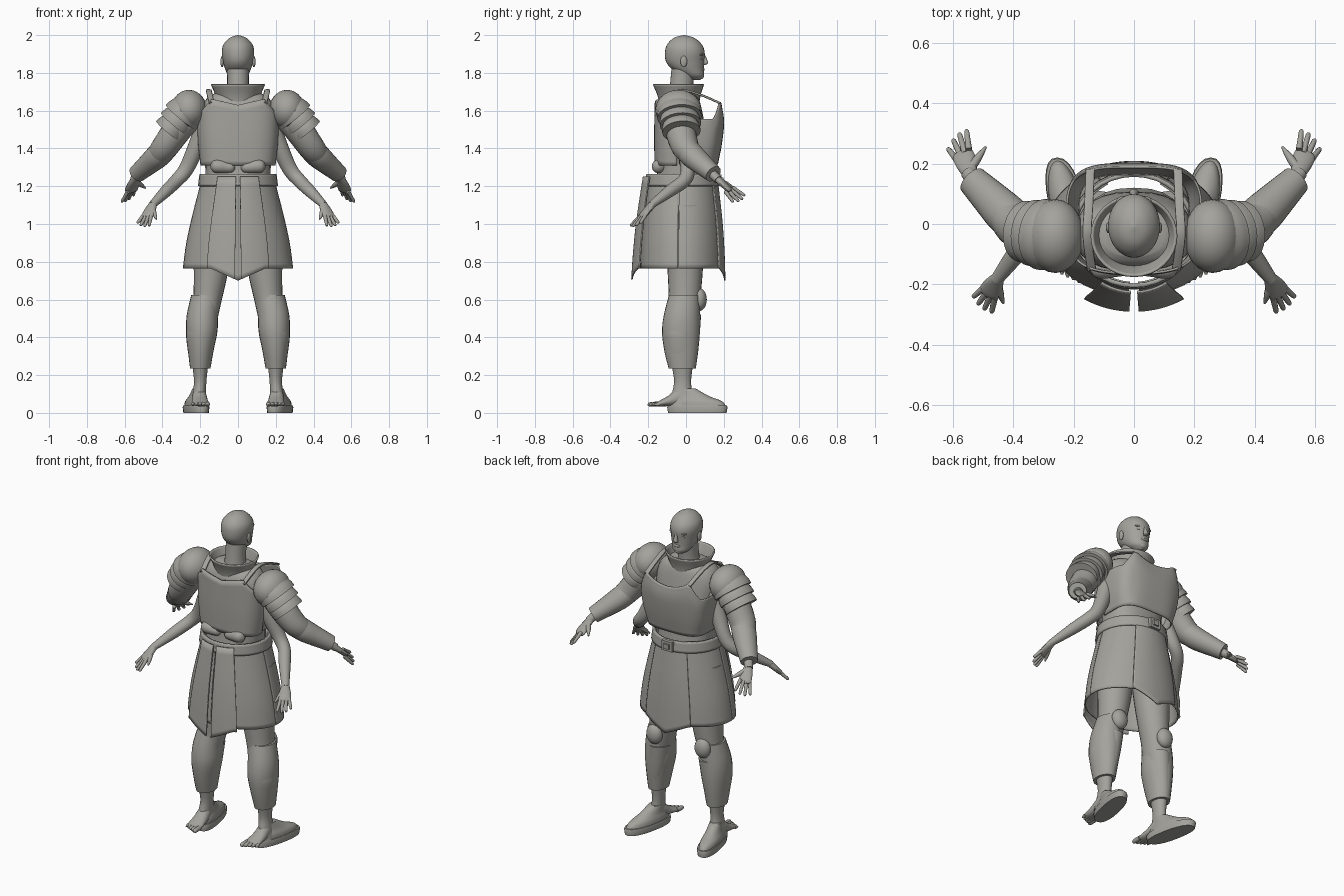
import bpy, bmesh
from math import sin, cos, pi, radians, copysign
from mathutils import Vector, Matrix

cube = bpy.data.objects.get("Cube")
if cube:
    bpy.data.objects.remove(cube, do_unlink=True)

stone = bpy.data.materials.new("warm_grey")
stone.use_nodes = True
stone.diffuse_color = (.37, .365, .335, 1)
stone.node_tree.nodes["Principled BSDF"].inputs["Base Color"].default_value = stone.diffuse_color


def finish(name, bm, pair=False, thick=0):
    """Turn a bmesh into one object, or a left and right pair."""
    bmesh.ops.recalc_face_normals(bm, faces=bm.faces)
    for side in (("left_", "right_") if pair else ("",)):
        if side == "right_":
            bmesh.ops.scale(bm, vec=(-1, 1, 1), verts=bm.verts)
            bmesh.ops.reverse_faces(bm, faces=bm.faces)
        mesh = bpy.data.meshes.new(side + name)
        bm.to_mesh(mesh)
        mesh.materials.append(stone)
        for face in mesh.polygons:
            face.use_smooth = True
        mesh.set_sharp_from_angle(angle=radians(40))
        part = bpy.data.objects.new(side + name, mesh)
        bpy.context.scene.collection.objects.link(part)
        if thick:
            solid = part.modifiers.new("thickness", "SOLIDIFY")
            solid.thickness = thick
            solid.offset = 0
    bm.free()


def power_curve(value, power):
    return copysign(abs(value) ** (2 / power), value)


def spline(rows, steps):
    """Smooth a list of equal-length rows."""
    if steps == 1:
        return [tuple(r) for r in rows]
    out = []
    for i in range(len(rows) - 1):
        quad = rows[max(i - 1, 0)], rows[i], rows[i + 1], rows[min(i + 2, len(rows) - 1)]
        for k in range(steps):
            t = k / steps
            out.append(tuple(b + t / 2 * (c - a + t * (2*a - 5*b + 4*c - d + t * (3*(b - c) + d - a)))
                             for a, b, c, d in zip(*quad)))
    return out + [tuple(rows[-1])]


def tube(name, rows, pair=False, upright=False, steps=4, sides=24, power=2, lean=0):
    """Closed loft through rows of x, y, z, half width, half depth."""
    rows = spline(rows, steps)
    bm, rings = bmesh.new(), []
    for i, (x, y, z, a, b) in enumerate(rows):
        u, w = Vector((1, 0, 0)), Vector((0, 1, 0))
        if not upright:
            ahead, behind = rows[min(i + 1, len(rows) - 1)], rows[max(i - 1, 0)]
            along = (Vector(ahead[:3]) - Vector(behind[:3])).normalized()
            u = along.cross(Vector((0, 0, 1))).normalized()
            w = u.cross(along)
        ring = []
        for k in range(sides):
            t = 2 * pi * k / sides
            ring.append(bm.verts.new(Vector((x, y, z)) + u * a * power_curve(cos(t), power)
                                     + w * b * power_curve(sin(t), power)))
        rings.append(ring)
    for low, high in zip(rings, rings[1:]):
        for k in range(sides):
            n = (k + 1) % sides
            bm.faces.new((low[k], low[n], high[n], high[k]))
    bm.faces.new(rings[0])
    bm.faces.new(rings[-1])
    for v in bm.verts:
        v.co.x += lean * v.co.y
    finish(name, bm, pair)


def shell(name, rows, start, end, pair=False, edge=None, thick=.008, power=2, columns=32):
    """Open curved plate; rows are z, y centre, half width, half depth; angles from +y."""
    bm, grid = bmesh.new(), []
    rows = spline(rows, 4)
    for i, (z, y, a, b) in enumerate(rows):
        line = []
        for k in range(columns + 1):
            t = radians(start + (end - start) * k / columns)
            x = a * power_curve(sin(t), power)
            lift = edge(i / (len(rows) - 1), x) if edge else 0
            line.append(bm.verts.new((x, y + b * power_curve(cos(t), power), z + lift)))
        grid.append(line)
    for low, high in zip(grid, grid[1:]):
        for k in range(columns):
            bm.faces.new((low[k], low[k + 1], high[k + 1], high[k]))
    bmesh.ops.remove_doubles(bm, verts=bm.verts, dist=.0001)
    finish(name, bm, pair, thick)


def ball(name, centre, size, pair=False):
    bm = bmesh.new()
    bmesh.ops.create_uvsphere(bm, u_segments=24, v_segments=14, radius=1,
                              matrix=Matrix.Translation(centre) @ Matrix.Diagonal((*size, 1)))
    finish(name, bm, pair)


def box(name, centre, size):
    bm = bmesh.new()
    bmesh.ops.create_cube(bm, size=1, matrix=Matrix.Translation(centre) @ Matrix.Diagonal((*size, 1)))
    finish(name, bm)


def hand(name, wrist, reach, across, thumb):
    """Palm, four spread fingers and a thumb."""
    wrist, reach, across = Vector(wrist), Vector(reach), Vector(across)
    knuckle = wrist + reach * .5
    tube(name + "_palm", [(*wrist, .022, .02), (*(wrist + reach * .25), .033, .017),
                          (*knuckle, .036, .014), (*(wrist + reach * .58), .026, .009)], True, sides=14)
    for i in range(4):
        offset = across * (i / 3 - .5)
        base, tip = knuckle + offset * .6, wrist + reach * (.97 if i % 3 else .9) + offset
        tube(f"{name}_finger_{i + 1}", [(*base, .011, .011), (*base.lerp(tip, .5), .0095, .0095),
                                       (*base.lerp(tip, .9), .008, .008), (*tip, .003, .003)], True, sides=10)
    base, tip = wrist + reach * .12, Vector(thumb)
    tube(name + "_thumb", [(*base, .016, .016), (*base.lerp(tip, .55), .013, .013),
                           (*tip, .004, .004)], True, sides=10)


# Head and neck, facing +y
tube("neck", [(0, -.03, 1.64, .07, .07), (0, -.025, 1.72, .058, .062),
              (0, -.015, 1.82, .058, .062)], upright=True)
tube("head", [(0, .05, 1.763, .02, .025), (0, .04, 1.785, .05, .055), (0, .01, 1.82, .068, .084),
              (0, -.005, 1.86, .079, .101), (0, -.006, 1.91, .086, .105), (0, -.008, 1.95, .077, .092),
              (0, -.01, 1.985, .045, .055), (0, -.01, 2, .004, .004)], upright=True, sides=32)
tube("nose", [(0, .092, 1.895, .007, .008), (0, .1, 1.87, .01, .012), (0, .104, 1.85, .016, .012),
              (0, .095, 1.842, .01, .006)], upright=True, sides=12)
ball("lips", (0, .089, 1.818), (.022, .01, .009))
ball("chin", (0, .075, 1.782), (.025, .02, .016))
ball("eye", (.032, .08, 1.878), (.014, .01, .008), True)
ball("brow", (.033, .078, 1.897), (.025, .014, .007), True)
ball("ear", (.084, -.012, 1.86), (.009, .018, .03), True)

# Under-suit torso and flared collar
tube("torso", [(0, -.02, 1.22, .17, .14), (0, -.02, 1.32, .175, .13), (0, -.025, 1.48, .19, .13),
               (0, -.035, 1.6, .195, .12), (0, -.035, 1.67, .16, .1), (0, -.035, 1.7, .1, .07)],
     upright=True, power=2.4)
shell("collar", [(1.62, -.035, .1, .1), (1.68, -.037, .115, .11), (1.74, -.04, .14, .132)], 0, 360)


# Breastplate, back plate and shoulder straps
def breast_top(height, x):
    crest = .05 + .04 * min(abs(x) / .13, 1) ** 2
    if abs(x) > .15:
        crest = max(0, .09 - (abs(x) - .15) * 1.8)
    return height * crest


def back_top(height, x):
    return height * (.03 * min(abs(x) / .13, 1) - max(0, abs(x) - .14) * 1.2)


shell("breastplate", [(1.315, .02, .185, .145), (1.4, .02, .208, .165), (1.5, .02, .22, .178),
                      (1.555, .02, .222, .168)], -100, 100, edge=breast_top, power=3.6, columns=56)
shell("back_plate", [(1.31, -.02, .195, .142), (1.45, -.02, .208, .145), (1.63, -.02, .215, .142)],
      95, 265, edge=back_top, power=3, columns=48)
tube("shoulder_strap", [(.14, -.15, 1.64, .015, .006), (.155, -.04, 1.705, .015, .006),
                        (.15, .06, 1.69, .015, .006), (.145, .18, 1.64, .015, .006)], True, sides=12, power=4)

# Belt, buckle and rear pouches
shell("belt", [(1.2, -.02, .205, .19), (1.265, -.02, .197, .183)], 0, 360, thick=.014)
box("buckle", (0, .178, 1.232), (.07, .022, .06))
box("buckle_tongue", (0, .192, 1.232), (.035, .012, .03))
tube("rear_pouch", [(.015, -.145, 1.3, .008, .01), (.03, -.145, 1.3, .025, .026), (.06, -.145, 1.3, .03, .03),
                    (.1, -.145, 1.305, .036, .036), (.13, -.145, 1.305, .03, .03),
                    (.145, -.145, 1.305, .008, .01)], True)

# Skirt panels with pointed tabs
skirt = [(1.25, -.02, .185, .175), (1.05, -.02, .237, .2), (.9, -.02, .27, .212), (.765, -.02, .288, .217)]
shell("front_side_skirt", skirt, 28, 95, True)
shell("rear_side_skirt", skirt, 96, 176, True)


def pointed(drop, x):
    return -drop * max(0, .065 - abs(x) * .45)


shell("front_tab", [(z, y, a + .008, b + .008) for z, y, a, b in skirt], -31, 31, edge=pointed)
shell("rear_tab", [(z, y - .01, a + .012, b + .02 + (1.25 - z) * .04) for z, y, a, b in skirt],
      147, 177, True, edge=pointed)

# Layered shoulder guards on the armoured arms
ball("shoulder_cap", (.26, -.04, 1.605), (.095, .122, .105), True)
for i in range(3):
    near = Vector((.265, -.04, 1.61)).lerp(Vector((.36, -.025, 1.495)), i / 3)
    far = Vector((.265, -.04, 1.61)).lerp(Vector((.36, -.025, 1.495)), (i + 1.15) / 3)
    size = .118 - .008 * i
    tube(f"shoulder_plate_{i + 1}", [(*near, size - .012, size - .028), (*near.lerp(far, .5), size - .002, size - .018),
                                     (*far, size, size - .014)], True, sides=32)
tube("armoured_arm", [(.22, -.04, 1.62, .08, .08), (.32, -.03, 1.5, .08, .076), (.385, -.005, 1.41, .075, .07),
                      (.42, .03, 1.365, .064, .062)], True)
tube("forearm_guard", [(.39, .005, 1.395, .066, .064), (.425, .035, 1.36, .069, .064),
                       (.47, .08, 1.32, .062, .057), (.535, .145, 1.265, .05, .046)], True)
tube("armoured_wrist", [(.51, .12, 1.285, .028, .026), (.55, .17, 1.235, .024, .022)], True, steps=1)
hand("armoured_hand", (.54, .16, 1.245), (.05, .135, -.125), (.062, -.062, -.035), (.49, .255, 1.19))

# Bare second pair of arms, reaching to -y
tube("bare_arm", [(.17, -.02, 1.54, .05, .05), (.22, -.005, 1.41, .045, .045), (.275, .01, 1.29, .038, .04),
                  (.325, -.01, 1.23, .036, .036), (.38, -.085, 1.175, .033, .032),
                  (.455, -.185, 1.1, .021, .019)], True)
hand("bare_hand", (.45, -.178, 1.105), (.058, -.1, -.12), (.062, .052, .015), (.432, -.262, 1.025))

# Legs, greaves and knee guards
tube("leg", [(.12, -.01, 1.1, .11, .12), (.135, -.005, .85, .1, .1), (.148, -.005, .7, .086, .09),
             (.165, -.01, .58, .075, .083), (.195, -.03, .45, .078, .092), (.2, -.03, .36, .07, .085),
             (.2, -.022, .24, .05, .068)], True, upright=True)
tube("greave", [(.172, -.008, .625, .075, .082), (.188, -.022, .52, .083, .095), (.192, -.027, .43, .083, .1),
                (.197, -.025, .33, .068, .09), (.2, -.02, .235, .054, .072)], True, upright=True)
shell_rows = [(.255, .0, .04, .055), (.38, -.005, .06, .075), (.52, -.005, .068, .085)]
tube("shin_plate", [(.2 - (z - .25) * .1, y, z, a, b) for z, y, a, b in shell_rows], True, upright=True)
ball("knee_guard", (.165, .072, .6), (.05, .038, .06), True)
tube("ankle", [(.2, -.02, .26, .043, .058), (.2, -.018, .17, .033, .045), (.205, -.02, .1, .036, .055),
               (.208, -.015, .04, .045, .07)], True, upright=True)

# Shoes pointing to +y
sole = [(.21, .06, 0, .056, .155), (.21, .06, .03, .06, .16), (.21, .06, .04, .057, .156)]
tube("shoe_sole", sole, True, upright=True, steps=1, power=2.4, lean=.2)
tube("shoe_upper", [(.21, .06, .035, .055, .152), (.21, .052, .062, .052, .138), (.208, .03, .09, .042, .09),
                    (.205, .0, .13, .034, .05)], True, upright=True, lean=.2)

# Bare feet pointing to -y
tube("bare_foot", [(.205, .03, .055, .03, .025), (.205, -.02, .085, .037, .05), (.202, -.08, .065, .042, .03),
                   (.198, -.135, .05, .046, .016), (.198, -.158, .046, .04, .01)], True)
for i in range(5):
    x, tip = .162 + i * .019, -.203 + i * .009
    girth = .013 - i * .001
    tube(f"bare_toe_{i + 1}", [(x, -.14, .047, girth, girth), (x, tip + .015, .045, girth, girth),
                               (x, tip, .042, .004, .004)], True, sides=10)
